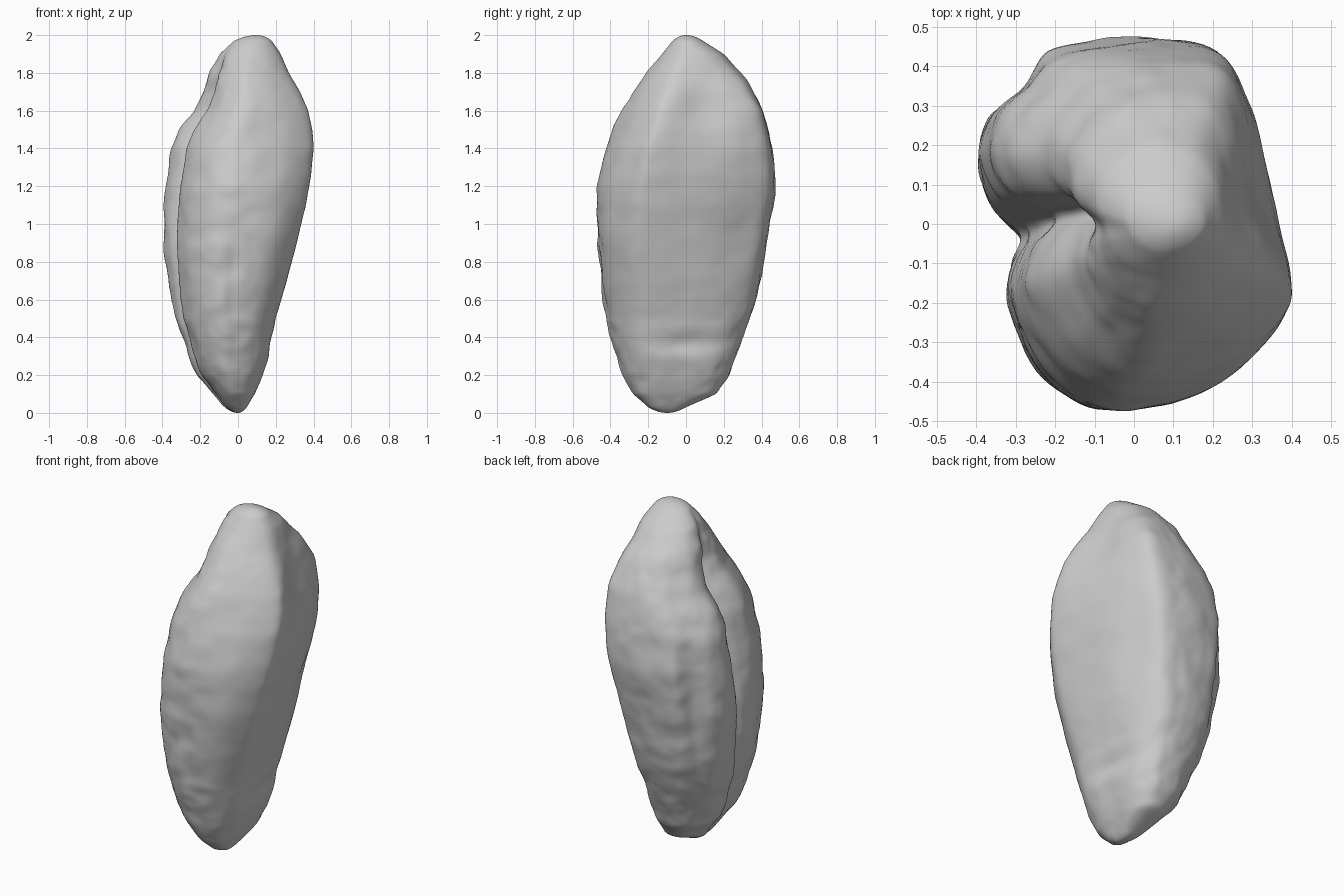
import bpy, bmesh, math
from mathutils import Vector, noise

ROWS, AROUND = 120, 140

cube = bpy.data.objects.get("Cube")
if cube:
    bpy.data.objects.remove(cube)


def catmull(a, b, c, d, t):
    """Smooth blend from b to c for vectors."""
    return 0.5 * (2 * b + (c - a) * t + (2 * a - 5 * b + 4 * c - d) * t ** 2
                  + (3 * b - a - 3 * c + d) * t ** 3)


def smooth_loop(points, count):
    """Closed smooth outline, stretched to fill the unit square."""
    pts = [Vector(p) for p in points]
    n = len(pts)
    out = []
    for k in range(count):
        s = k * n / count
        i = int(s)
        out.append(catmull(pts[i - 1], pts[i], pts[(i + 1) % n], pts[(i + 2) % n], s - i))
    lo = [min(p[a] for p in out) for a in range(2)]
    hi = [max(p[a] for p in out) for a in range(2)]
    return [Vector([2 * (p[a] - lo[a]) / (hi[a] - lo[a]) - 1 for a in range(2)]) for p in out]


def along(profile, z):
    """Low and high limits of a height profile at z."""
    for (za, la, ha), (zb, lb, hb) in zip(profile, profile[1:]):
        if z <= zb:
            t = (z - za) / (zb - za)
            if za == 0:            # rounded lower tip
                t = math.sqrt(t)
            elif zb == 2:          # rounded upper tip
                t = 1 - math.sqrt(max(0, 1 - t))
            return la + (lb - la) * t, ha + (hb - ha) * t
    return profile[-1][1:]


# Height profiles: z, low, high
width = [(0, 0, 0), (.05, -.09, .06), (.1, -.13, .09), (.2, -.22, .13), (.3, -.26, .165),
         (.5, -.33, .2), (.7, -.37, .26), (.9, -.395, .31), (1.1, -.39, .36),
         (1.25, -.375, .385), (1.4, -.355, .4), (1.5, -.31, .395), (1.6, -.23, .375),
         (1.7, -.19, .34), (1.8, -.16, .28), (1.9, -.1, .23), (1.97, -.02, .18), (2, .1, .1)]
depth = [(0, -.1, -.1), (.03, -.2, 0), (.1, -.28, .16), (.2, -.335, .23), (.4, -.4, .3),
         (.6, -.44, .375), (.9, -.47, .43), (1.2, -.475, .475), (1.4, -.43, .46),
         (1.6, -.345, .41), (1.75, -.25, .335), (1.9, -.13, .2), (1.97, -.07, .09), (2, 0, 0)]

# Cross-sections, anticlockwise from the sharp right corner
low = [(1, -.3), (.97, .05), (.93, .4), (.8, .72), (.52, .92), (.2, 1), (-.2, 1), (-.5, .92),
       (-.75, .75), (-.93, .55), (-1, .3), (-.95, .1), (-.84, -.04), (-.86, -.2), (-.82, -.45),
       (-.62, -.8), (-.2, -1), (.2, -.98), (.62, -.85), (.9, -.6)]
middle = [(1, -.4), (.95, 0), (.86, .35), (.7, .67), (.53, .93), (.2, 1), (-.2, 1), (-.56, .94),
          (-.7, .77), (-.92, .63), (-1, .38), (-.9, .14), (-.68, -.02), (-.76, -.18),
          (-.79, -.43), (-.58, -.8), (-.2, -1), (.25, -1), (.66, -.88), (.96, -.62)]
high = [(1, -.34), (.91, 0), (.83, .35), (.72, .68), (.53, .94), (.2, 1), (-.2, .99), (-.58, .9),
        (-.8, .72), (-.96, .54), (-1, .34), (-.85, .13), (-.52, .02), (-.68, -.16), (-.78, -.4),
        (-.58, -.76), (-.22, -1), (.17, -.93), (.6, -.76), (.94, -.53)]
turns = [math.tau * k / 20 - .3 for k in range(20)]
crown = [(math.cos(a), math.sin(a)) for a in turns]
levels = [(z, smooth_loop(section, AROUND))
          for z, section in ((.25, low), (.95, middle), (1.6, high), (2, crown))]


def outline(z):
    """Cross-section blended between the nearest levels."""
    for (za, a), (zb, b) in zip(levels, levels[1:]):
        if z <= zb:
            t = max(0, (z - za) / (zb - za))
            return [p.lerp(q, t) for p, q in zip(a, b)]


def dent(p, centre, radius, amount):
    """Soft hollow around a point."""
    gap = [(p[a] - centre[a]) / radius[a] for a in range(3)]
    return -amount * math.exp(-sum(g * g for g in gap))


def relief(p):
    """Wrinkles, lumps and hollows on the shell."""
    fine = .4 if p.x > .1 else 1
    r = .009 * fine * noise.noise(Vector((p.x * 8, p.y * 8, p.z * 9)))
    r += .005 * fine * noise.noise(Vector((p.x * 16, p.y * 16, p.z * 22)))
    r += dent(p, (.32, .12, 1.63), (.2, .17, .18), .035)   # upper facet
    r += dent(p, (.16, .05, .37), (.1, .2, .05), .02)      # lower crease
    r += dent(p, (-.03, -.43, .75), (.03, .15, .2), .012)  # front furrow
    r += dent(p, (-.28, .4, .95), (.06, .1, .25), .012)    # rear furrow
    return r


# Loft the shell from rings
bm = bmesh.new()
rings = []
for row in range(1, ROWS):
    z = 1 - math.cos(math.pi * row / ROWS)
    x0, x1 = along(width, z)
    y0, y1 = along(depth, z)
    fade = min(1, 5 * z, 5 * (2 - z))
    ring = []
    for u, v in outline(z):
        p = Vector((x0 + (x1 - x0) * (u + 1) / 2, y0 + (y1 - y0) * (v + 1) / 2, z))
        outward = Vector((u, v, 0)).normalized()
        ring.append(bm.verts.new(p + outward * relief(p) * fade))
    rings.append(ring)
for a, b in zip(rings, rings[1:]):
    for i in range(AROUND):
        j = (i + 1) % AROUND
        bm.faces.new((a[i], a[j], b[j], b[i]))
for tip, ring in (((0, -.1, 0), rings[0]), ((.1, 0, 2), rings[-1])):
    end = bm.verts.new(tip)
    for i in range(AROUND):
        bm.faces.new((end, ring[i], ring[(i + 1) % AROUND]))
bmesh.ops.smooth_vert(bm, verts=bm.verts, factor=.5, use_axis_x=True, use_axis_y=True)
bmesh.ops.recalc_face_normals(bm, faces=bm.faces)

mesh = bpy.data.meshes.new("nut_shell")
bm.to_mesh(mesh)
bm.free()
shell = bpy.data.objects.new("nut_shell", mesh)
bpy.context.collection.objects.link(shell)

# Plain grey
grey = bpy.data.materials.new("plain_grey")
grey.use_nodes = True
colour = (.6, .6, .6, 1)
grey.diffuse_color = colour
grey.node_tree.nodes["Principled BSDF"].inputs["Base Color"].default_value = colour
mesh.materials.append(grey)

bpy.context.view_layer.objects.active = shell
shell.select_set(True)
bpy.ops.object.shade_smooth_by_angle(angle=math.radians(60))
